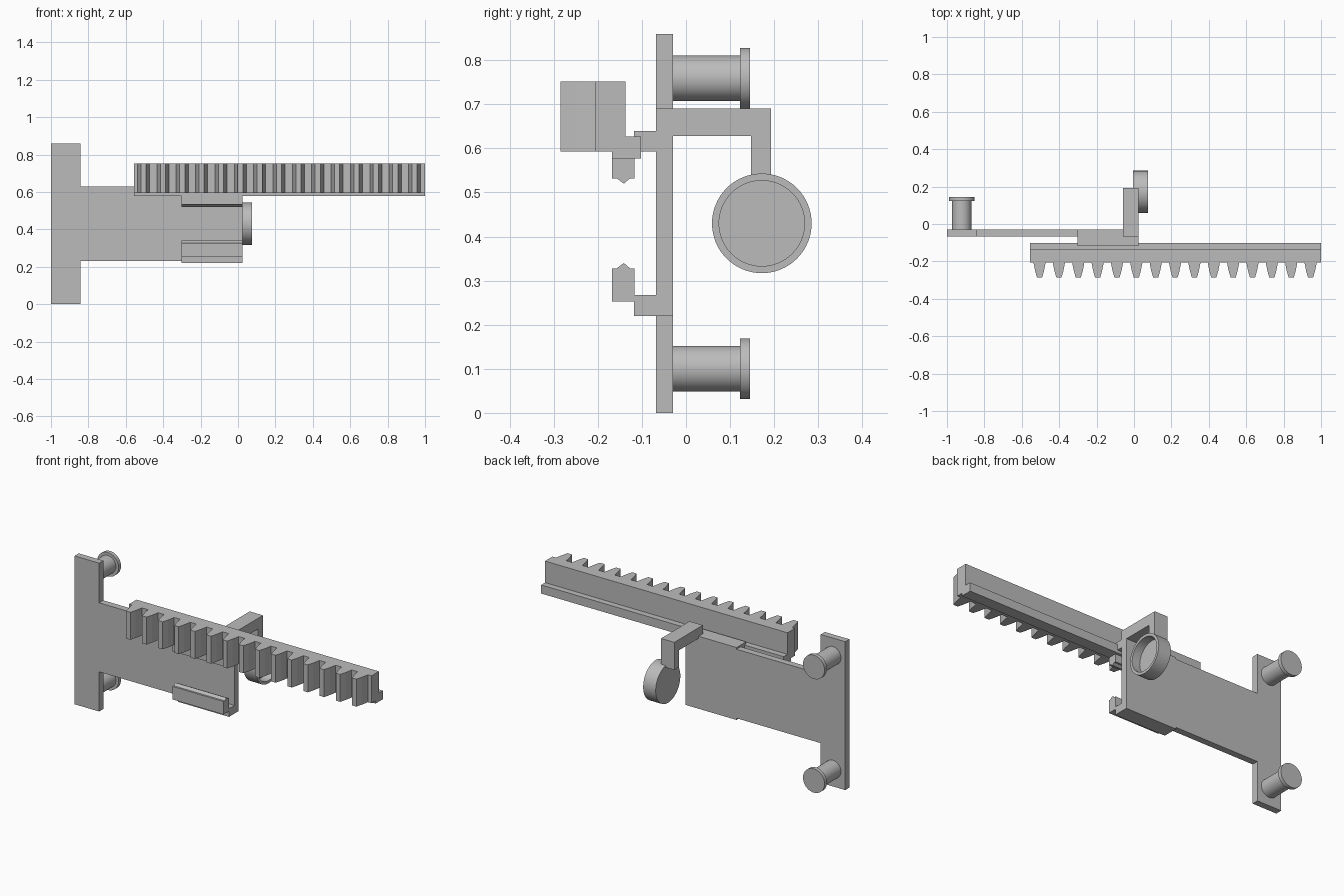
import bpy, bmesh
from math import pi
from mathutils import Matrix, Vector

cube = bpy.data.objects.get("Cube")
if cube:
    bpy.data.objects.remove(cube, do_unlink=True)

grey = bpy.data.materials.new("plain grey")
grey.use_nodes = True
grey.diffuse_color = (0.5, 0.5, 0.5, 1)
grey.node_tree.nodes["Principled BSDF"].inputs["Base Color"].default_value = (0.5, 0.5, 0.5, 1)


def extrude(name, outline, place, start, end):
    """Extrude a 2D outline between start and end; place(a, b, depth) gives a 3D point."""
    bm = bmesh.new()
    face = bm.faces.new([bm.verts.new(place(a, b, start)) for a, b in outline])
    shift = Vector(place(0, 0, end)) - Vector(place(0, 0, start))
    grown = bmesh.ops.extrude_face_region(bm, geom=[face])["geom"]
    bmesh.ops.translate(bm, vec=shift,
                        verts=[g for g in grown if isinstance(g, bmesh.types.BMVert)])
    return finish(name, bm)


def finish(name, bm):
    bmesh.ops.recalc_face_normals(bm, faces=bm.faces)
    mesh = bpy.data.meshes.new(name)
    bm.to_mesh(mesh)
    bm.free()
    obj = bpy.data.objects.new(name, mesh)
    bpy.context.collection.objects.link(obj)
    mesh.materials.append(grey)
    return obj


def along_x(y, z, x):
    return (x, y, z)


def along_y(x, z, y):
    return (x, y, z)


def along_z(x, y, z):
    return (x, y, z)


def lathe(name, profile, matrix, steps=64):
    """Spin a (radius, height) profile around z, then place it."""
    bm = bmesh.new()
    verts = [bm.verts.new((r, 0, h)) for r, h in profile]
    edges = [bm.edges.new(pair) for pair in zip(verts, verts[1:])]
    bmesh.ops.spin(bm, geom=verts + edges, cent=(0, 0, 0), axis=(0, 0, 1),
                   angle=2 * pi, steps=steps, use_duplicate=False)
    bmesh.ops.remove_doubles(bm, verts=bm.verts, dist=0.0001)
    bmesh.ops.transform(bm, matrix=matrix, verts=bm.verts)
    obj = finish(name, bm)
    bpy.ops.object.select_all(action='DESELECT')
    obj.select_set(True)
    bpy.context.view_layer.objects.active = obj
    bpy.ops.object.shade_smooth_by_angle()
    return obj


MID = 0.43          # height the plate is mirrored about
END = 0.025         # free end of the plate

# Back plate: tall mounting bar, web and slightly taller clip section
half = [(-1, 0.43), (-0.843, 0.43), (-0.843, 0.2), (-0.303, 0.2), (-0.303, 0.21), (END, 0.21)]
outline = [(x, MID + h) for x, h in half] + [(x, MID - h) for x, h in reversed(half)]
extrude("back_plate", outline, along_y, -0.068, -0.03)

# Clip hooks with pointed lips, mirrored above and below
hook = [(-0.068, 0.21), (-0.118, 0.21), (-0.118, 0.177), (-0.168, 0.177), (-0.168, 0.102),
        (-0.157, 0.102), (-0.141, 0.09), (-0.127, 0.102), (-0.118, 0.102),
        (-0.118, 0.163), (-0.068, 0.163)]
# The lip post is as wide as the step between arm and rack
hook = [(-0.117 if y == -0.118 and h < 0.17 else y, h) for y, h in hook]
for name, sign in (("upper_hook", 1), ("lower_hook", -1)):
    extrude(name, [(y, MID + sign * h) for y, h in hook], along_x, -0.303, END)

# Arm reaching back and down to the cup
arm = [(-0.068, 0.628), (-0.068, 0.69), (0.193, 0.69), (0.193, 0.53), (0.148, 0.53), (0.148, 0.628)]
extrude("cup_arm", arm, along_x, -0.06, END)

# Shallow round cup opening to the side
cup = [(0, 0), (0.113, 0), (0.113, 0.08), (0.097, 0.08), (0.097, 0.03), (0, 0.03)]
lathe("round_cup", cup,
      Matrix.Translation((-0.005, 0.172, MID)) @ Matrix.Rotation(pi / 2, 4, 'Y'))

# Flanged pegs on the mounting bar
peg = [(0, 0), (0.052, 0), (0.052, 0.153), (0.069, 0.153), (0.069, 0.175), (0, 0.175)]
for name, z in (("upper_peg", 0.759), ("lower_peg", 0.1)):
    lathe(name, peg,
          Matrix.Translation((-0.921, -0.03, z)) @ Matrix.Rotation(-pi / 2, 4, 'X'))

# Rack rail with its foot flange
rail = [(-0.205, 0.593), (-0.205, 0.752), (-0.137, 0.752), (-0.137, 0.627),
        (-0.102, 0.627), (-0.102, 0.577), (-0.168, 0.577), (-0.168, 0.593)]
extrude("rack_rail", rail, along_x, -0.555, 1)

# Row of tapered rack teeth
tooth = [(0.033, -0.2), (0.031, -0.215), (0.024, -0.25), (0.014, -0.285)]
tooth += [(-x, y) for x, y in reversed(tooth)]
for i in range(15):
    centre = -0.505 + i * 0.1035
    extrude("rack_tooth", [(centre + x, y) for x, y in tooth], along_z, 0.593, 0.752)
